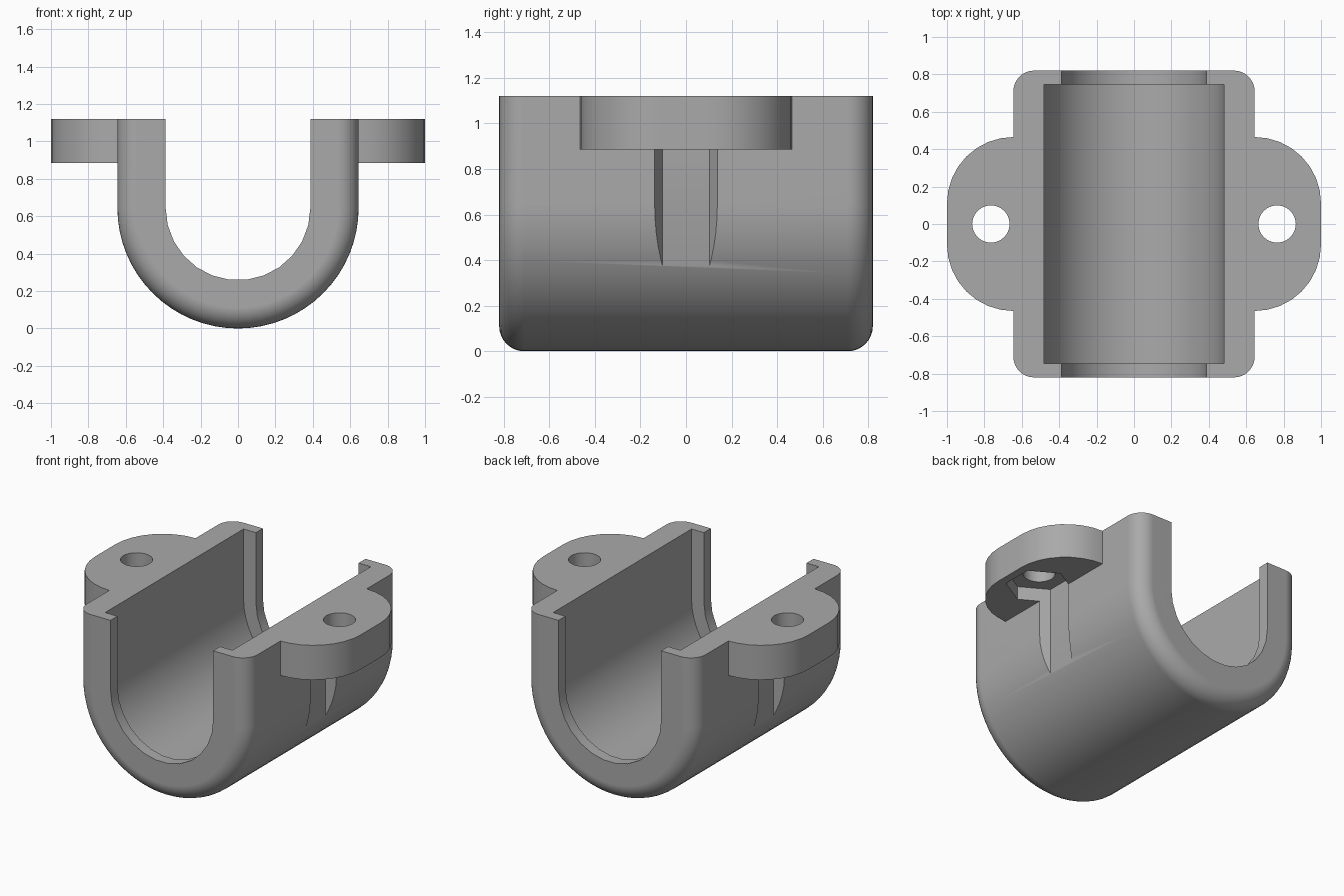
import bpy, bmesh
from math import sin, cos, pi

cube = bpy.data.objects.get("Cube")
if cube:
    bpy.data.objects.remove(cube, do_unlink=True)

TOP, AXIS, R, HALF, FILLET = 1.12, 0.645, 0.645, 0.82, 0.11

grey = bpy.data.materials.new("plain grey")
grey.use_nodes = True
colour = (0.4, 0.4, 0.4, 1)
grey.diffuse_color = colour
grey.node_tree.nodes["Principled BSDF"].inputs["Base Color"].default_value = colour


def loft(name, rings):
    """Solid through matching closed rings of points, capped at both ends."""
    bm = bmesh.new()
    loops = [[bm.verts.new(p) for p in ring] for ring in rings]
    n = len(loops[0])
    for a, b in zip(loops, loops[1:]):
        for i in range(n):
            j = (i + 1) % n
            bm.faces.new((a[i], a[j], b[j], b[i]))
    bm.faces.new(loops[0])
    bm.faces.new(loops[-1])
    bmesh.ops.recalc_face_normals(bm, faces=bm.faces)
    mesh = bpy.data.meshes.new(name)
    bm.to_mesh(mesh)
    bm.free()
    mesh.materials.append(grey)
    ob = bpy.data.objects.new(name, mesh)
    bpy.context.collection.objects.link(ob)
    return ob


def u_ring(r, y, top, steps):
    """U outline: half circle below, straight legs up to the top."""
    arc = [(r * cos(a), y, AXIS + r * sin(a))
           for a in (pi + pi * i / steps for i in range(steps + 1))]
    return [(-r, y, top)] + arc + [(r, y, top)]


def prism(name, outline, z0, z1):
    return loft(name, [[(x, y, z) for x, y in outline] for z in (z0, z1)])


def polygon(cx, r, n, start=0):
    return [(cx + r * cos(start + 2 * pi * i / n), r * sin(start + 2 * pi * i / n))
            for i in range(n)]


def combine(target, tool, operation):
    mod = target.modifiers.new(tool.name, 'BOOLEAN')
    mod.operation, mod.object, mod.solver = operation, tool, 'EXACT'
    bpy.context.view_layer.objects.active = target
    bpy.ops.object.modifier_apply(modifier=mod.name)
    bpy.data.objects.remove(tool, do_unlink=True)


# Trough body with rounded outer end edges
angles = [pi / 2 * i / 8 for i in range(9)]
stations = [(R - FILLET * (1 - sin(a)), -HALF + FILLET * (1 - cos(a))) for a in angles]
stations += [(r, -y) for r, y in reversed(stations)]
body = loft("cradle_body", [u_ring(r, y, TOP, 32) for r, y in stations])

# Mounting ears with rounded outer corners
for side in (-1, 1):
    corner = [(0.645 + 0.355 * sin(a), 0.11 + 0.355 * cos(a)) for a in angles]
    half = [(0.55, 0.465)] + corner
    outline = half + [(x, -y) for x, y in reversed(half)]
    ear = prism("ear", [(side * x, y) for x, y in outline], 0.885, TOP)
    combine(body, ear, 'UNION')

# Wide inner cavity and narrower opening through the end lips
combine(body, loft("cavity", [u_ring(0.48, y, 1.4, 24) for y in (-0.745, 0.745)]), 'DIFFERENCE')
combine(body, loft("opening", [u_ring(0.387, y, 1.4, 13) for y in (-1, 1)]), 'DIFFERENCE')

# Screw holes and hexagonal nut pockets running down the side walls
for side in (-1, 1):
    combine(body, prism("nut_pocket", polygon(side * 0.765, 0.207, 6, pi / 2), -0.2, 0.975), 'DIFFERENCE')
    combine(body, prism("screw_hole", polygon(side * 0.765, 0.1, 24), 0.7, 1.4), 'DIFFERENCE')

# Smooth rounds, crisp edges
bpy.ops.object.select_all(action='DESELECT')
body.select_set(True)
bpy.context.view_layer.objects.active = body
bpy.ops.object.shade_smooth_by_angle(angle=pi / 6)
weighted = body.modifiers.new("even_normals", 'WEIGHTED_NORMAL')
weighted.keep_sharp = True
